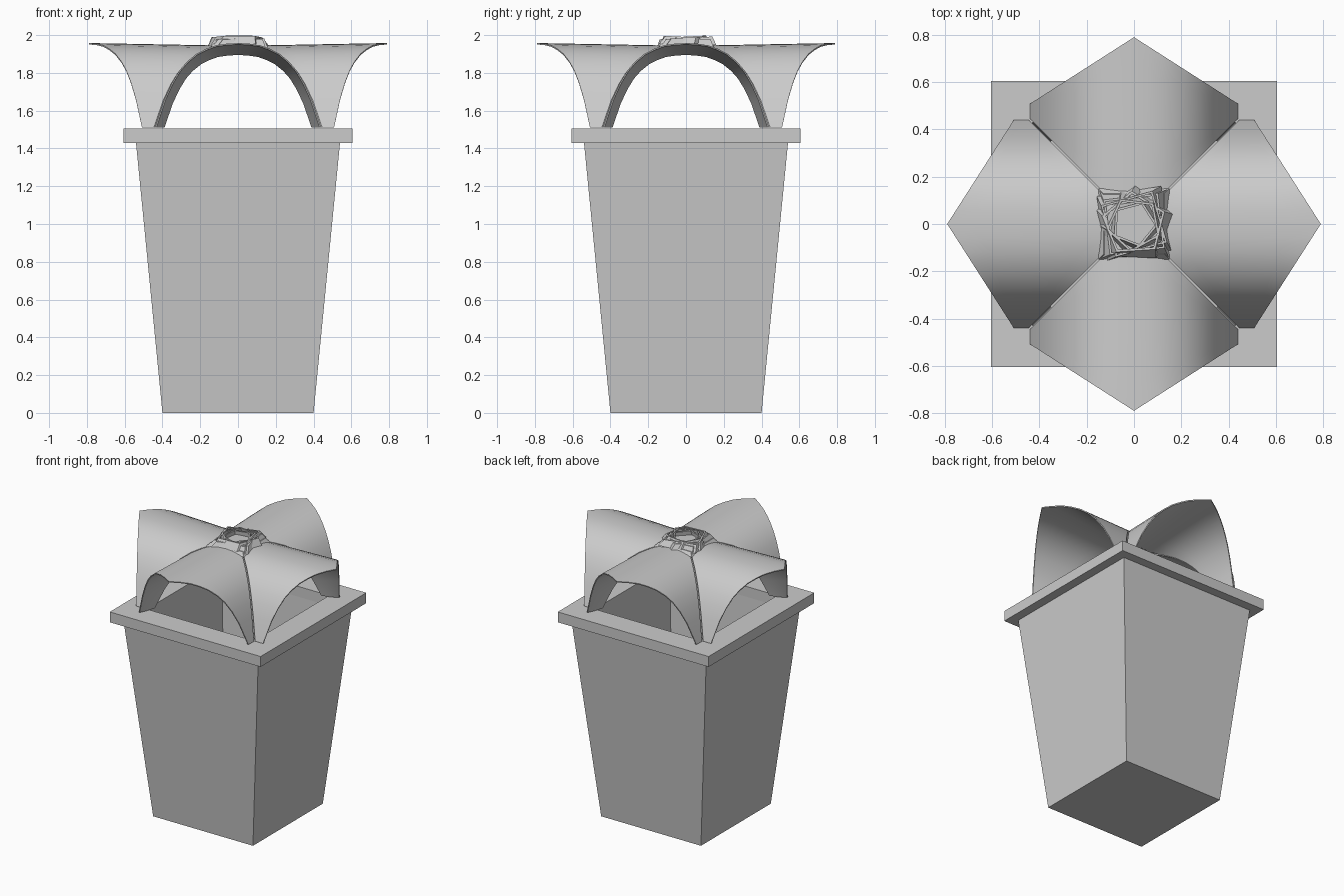
import bpy, bmesh, math
from mathutils import Matrix

if "Cube" in bpy.data.objects:
    bpy.data.objects.remove(bpy.data.objects["Cube"])


def make_object(name, bm, smooth=False):
    bmesh.ops.recalc_face_normals(bm, faces=bm.faces)
    me = bpy.data.meshes.new(name)
    bm.to_mesh(me)
    bm.free()
    ob = bpy.data.objects.new(name, me)
    bpy.context.collection.objects.link(ob)
    if smooth:
        bpy.context.view_layer.objects.active = ob
        ob.select_set(True)
        bpy.ops.object.shade_smooth_by_angle(angle=math.radians(30))
        ob.select_set(False)
    return ob


def loft(bm, rings, cap_start=False, cap_end=False):
    """Skin a list of closed rings of points."""
    vs = [[bm.verts.new(p) for p in r] for r in rings]
    n = len(vs[0])
    for a, b in zip(vs, vs[1:]):
        for i in range(n):
            j = (i + 1) % n
            bm.faces.new((a[i], a[j], b[j], b[i]))
    if cap_start:
        bm.faces.new(vs[0])
    if cap_end:
        bm.faces.new(vs[-1])


def square(h, z):
    return [(-h, -h, z), (h, -h, z), (h, h, z), (-h, h, z)]


def polygon(n, r, z, turn):
    return [(r * math.cos(turn + math.tau * i / n),
             r * math.sin(turn + math.tau * i / n), z) for i in range(n)]


# Tapered square bin with an overhanging rim and hollow inside
bm = bmesh.new()
loft(bm, [square(0.40, 0), square(0.54, 1.43), square(0.605, 1.43),
          square(0.605, 1.505), square(0.43, 1.505), square(0.43, 1.43),
          square(0.35, 0.05)], True, True)
make_object("bin_body", bm)

# Lid: four arched petals meeting along the diagonals like a groin vault
half = [(0, 1.945), (0.06, 1.942), (0.12, 1.933), (0.17, 1.915), (0.22, 1.89),
        (0.27, 1.85), (0.31, 1.805), (0.35, 1.74), (0.39, 1.655), (0.44, 1.51)]
profile = [(-x, z) for x, z in reversed(half[1:])] + half
STEPS = 6


def petal_point(x, z, t, thick):
    s = 1 - thick * (1 - 0.85 * t)             # shell thins towards the tip
    px = x * s
    pz = 1.508 + (z - 1.508) * s
    y0 = max(abs(px) + 0.006, 0.09)
    y1 = 0.79 - 0.64 * abs(x)
    pz += 0.013 * t * (z - 1.508) / 0.437      # crown rises slightly outward
    return (px, -(y0 + (y1 - y0) * t), pz)


for k, side in enumerate(("front", "right", "back", "left")):
    bm = bmesh.new()
    rings = []
    for x, z in profile:
        ts = [i / STEPS for i in range(STEPS + 1)]
        rings.append([petal_point(x, z, t, 0) for t in ts] +
                     [petal_point(x, z, t, 0.115) for t in reversed(ts)])
    loft(bm, rings, True, True)
    bm.transform(Matrix.Rotation(k * math.pi / 2, 4, 'Z'))
    make_object(side + "_petal", bm, smooth=True)

# Crown plate closing the middle of the vault
bm = bmesh.new()
loft(bm, [square(0.12, 1.90), square(0.15, 1.93), square(0.13, 1.955)], True, True)
make_object("crown_plate", bm)

# Twisted rosette of nested, tilted polygon bands
bands = [(4, 0.212, 0.165, 1.925, 1.980, 45, 0), (4, 0.195, 0.160, 1.940, 1.985, 54, 3),
         (5, 0.170, 0.140, 1.945, 1.990, 15, -3), (5, 0.145, 0.120, 1.945, 1.992, 40, 3),
         (5, 0.120, 0.100, 1.945, 1.985, 62, 0)]
for i, (n, r0, r1, z0, z1, turn, tilt) in enumerate(bands):
    bm = bmesh.new()
    a = math.radians(turn)
    loft(bm, [polygon(n, r0, z0, a), polygon(n, r1, z1, a + 0.12),
              polygon(n, r1 - 0.012, z1, a + 0.12), polygon(n, r0 - 0.025, z0, a),
              polygon(n, r0, z0, a)])
    bmesh.ops.remove_doubles(bm, verts=bm.verts, dist=1e-5)
    pivot = Matrix.Translation((0, 0, z1))
    bm.transform(pivot @ Matrix.Rotation(math.radians(tilt), 4, 'X') @ pivot.inverted())
    make_object("rosette_band_%d" % (i + 1), bm)
